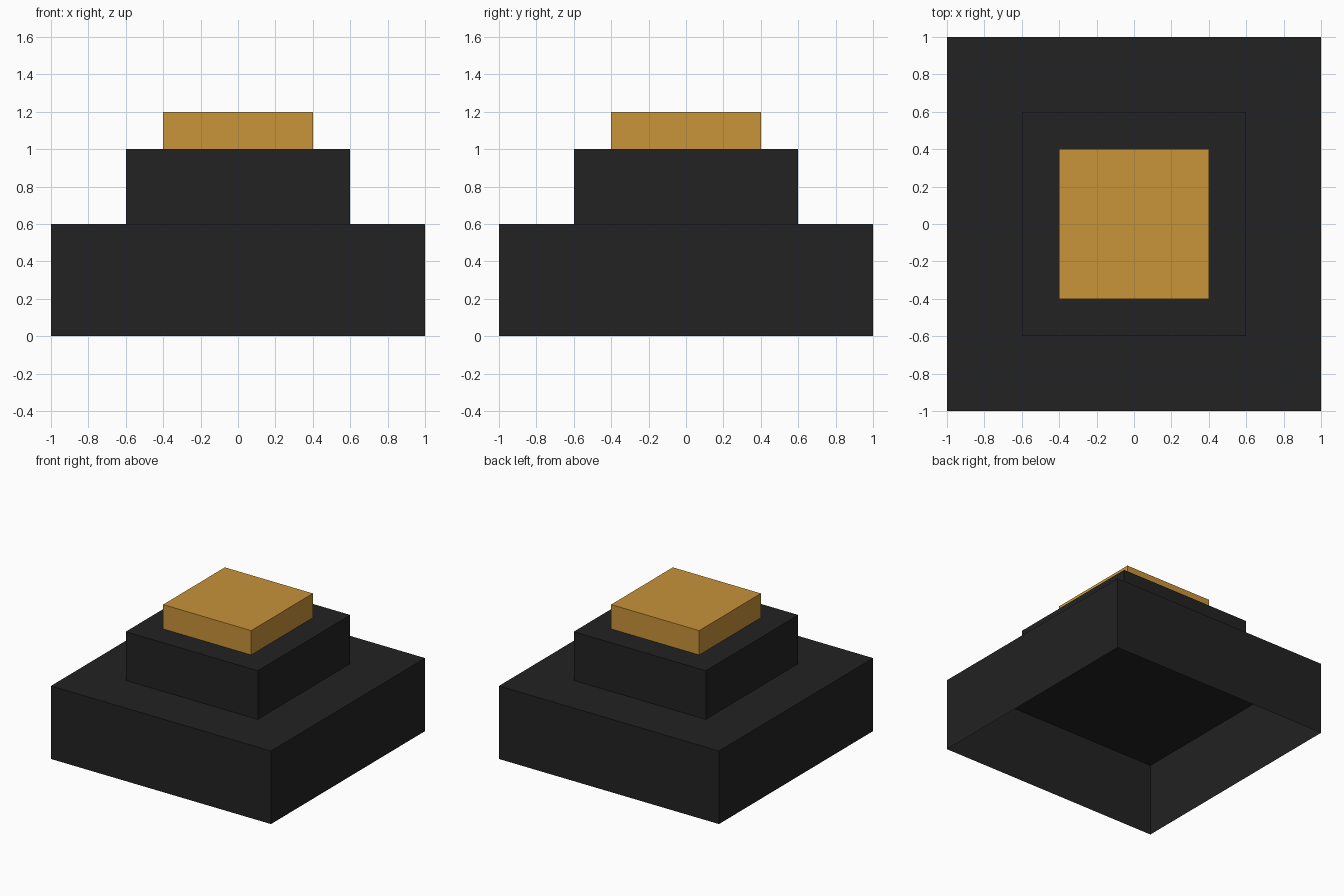
import bpy
import bmesh

if "Cube" in bpy.data.objects:
    bpy.data.objects.remove(bpy.data.objects["Cube"])


def material(name, rgb):
    mat = bpy.data.materials.new(name)
    mat.diffuse_color = (*rgb, 1.0)
    mat.use_nodes = True
    mat.node_tree.nodes["Principled BSDF"].inputs["Base Color"].default_value = mat.diffuse_color
    return mat


def tier(name, width, bottom, top, mat):
    """Square block with an open underside."""
    mesh = bpy.data.meshes.new(name)
    bm = bmesh.new()
    bmesh.ops.create_cube(bm, size=1.0)
    for v in bm.verts:
        v.co.x *= width
        v.co.y *= width
        v.co.z = top if v.co.z > 0 else bottom
    bm.normal_update()
    under = [f for f in bm.faces if f.normal.z < -0.5]
    bmesh.ops.delete(bm, geom=under, context='FACES_ONLY')
    bm.to_mesh(mesh)
    bm.free()
    mesh.materials.append(mat)
    obj = bpy.data.objects.new(name, mesh)
    bpy.context.collection.objects.link(obj)
    return obj


black = material("charcoal black", (0.016, 0.016, 0.016))
gold = material("warm gold", (0.578, 0.292, 0.042))

# Wide hollow base, middle step and gold cap
tier("base", 2.0, 0.0, 0.6, black)
tier("middle_step", 1.2, 0.6, 1.0, black)
tier("cap", 0.8, 1.0, 1.2, gold)
